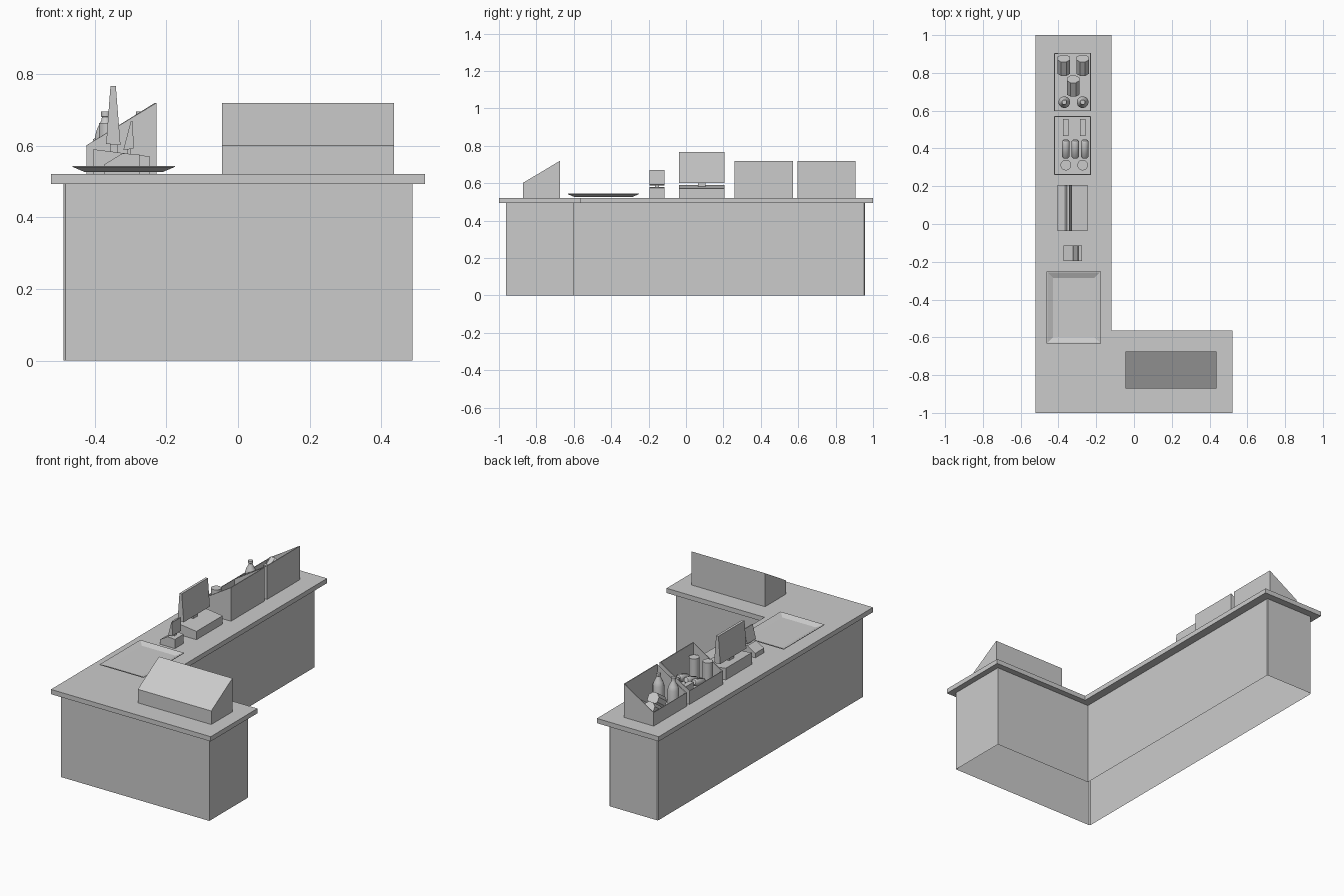
import bpy, bmesh, math
from mathutils import Matrix, Vector

if "Cube" in bpy.data.objects:
    bpy.data.objects.remove(bpy.data.objects["Cube"], do_unlink=True)

grey = bpy.data.materials.new("plain grey")
grey.use_nodes = True
colour = (0.6, 0.6, 0.6, 1)
grey.diffuse_color = colour
grey.node_tree.nodes["Principled BSDF"].inputs["Base Color"].default_value = colour

TOP = 0.521  # height of the work surface


def finish(name, bm, smooth=False):
    bmesh.ops.recalc_face_normals(bm, faces=bm.faces)
    mesh = bpy.data.meshes.new(name)
    bm.to_mesh(mesh)
    bm.free()
    mesh.materials.append(grey)
    obj = bpy.data.objects.new(name, mesh)
    bpy.context.collection.objects.link(obj)
    if smooth:
        bpy.ops.object.select_all(action="DESELECT")
        obj.select_set(True)
        bpy.context.view_layer.objects.active = obj
        bpy.ops.object.shade_smooth_by_angle(angle=math.radians(40))
    return obj


def prism(name, outline, axis, low, high, open_edge=None, caps=True):
    """Extrude an outline along x, y or z; open_edge leaves out one side."""
    def place(a, b, d):
        return {"x": (d, a, b), "y": (a, d, b), "z": (a, b, d)}[axis]
    bm = bmesh.new()
    ends = [[bm.verts.new(place(a, b, d)) for a, b in outline] for d in (low, high)]
    if caps:
        for end in ends:
            bm.faces.new(end)
    n = len(outline)
    for i in range(n):
        if i != open_edge:
            j = (i + 1) % n
            bm.faces.new((ends[0][i], ends[0][j], ends[1][j], ends[1][i]))
    return finish(name, bm)


def box(name, x0, x1, y0, y1, z0, z1):
    return prism(name, [(x0, y0), (x1, y0), (x1, y1), (x0, y1)], "z", z0, z1)


def turned(name, profile, location, tilt=0, sides=16):
    """Spin (radius, height) rings round an axis, then tilt it about x."""
    bm = bmesh.new()
    rings = []
    for r, h in profile:
        rings.append([bm.verts.new((r * math.cos(a), r * math.sin(a), h))
                      for a in (math.tau * (k + 0.5) / sides for k in range(sides))])
    for lower, upper in zip(rings, rings[1:]):
        for k in range(sides):
            m = (k + 1) % sides
            bm.faces.new((lower[k], lower[m], upper[m], upper[k]))
    bm.faces.new(rings[0])
    bm.faces.new(rings[-1])
    bm.transform(Matrix.Translation(Vector(location)) @ Matrix.Rotation(math.radians(tilt), 4, "X"))
    return finish(name, bm, smooth=True)


# L-shaped counter: hollow base, open below, with slightly eased outer corners
C = 0.005
prism("counter_base", [(-0.487 + C, -0.963), (0.487, -0.963), (0.487, -0.6), (-0.168, -0.6),
                       (-0.168, 0.957 - C), (-0.168 - C, 0.957), (-0.487 + C, 0.957),
                       (-0.487, 0.957 - C), (-0.487, -0.963 + C)], "z", 0, 0.494, caps=False)
prism("counter_top", [(-0.522, -1), (0.522, -1), (0.522, -0.564), (-0.118, -0.564),
                      (-0.118, 1), (-0.522, 1)], "z", 0.493, TOP)

# Display case with a sloping front
prism("display_case", [(-0.872, TOP), (-0.872, 0.601), (-0.675, 0.719), (-0.675, TOP)],
      "x", -0.044, 0.436)

# Shallow tray with flared sides
bm = bmesh.new()
loops = []
for dx, dy, z in ((0.11, 0.157, 0.527), (0.143, 0.19, 0.541), (0.143, 0.19, 0.544),
                  (0.138, 0.185, 0.544), (0.11, 0.157, 0.531)):
    loops.append([bm.verts.new((-0.319 + sx * dx, -0.442 + sy * dy, z))
                  for sx, sy in ((-1, -1), (1, -1), (1, 1), (-1, 1))])
for a, b in zip(loops, loops[1:]):
    for i in range(4):
        j = (i + 1) % 4
        bm.faces.new((a[i], a[j], b[j], b[i]))
bm.faces.new(loops[0])
bm.faces.new(loops[-1])
finish("tray", bm)

# Payment terminal
prism("terminal_base", [(-0.373, TOP), (-0.373, 0.548), (-0.322, 0.579), (-0.275, 0.575),
                        (-0.275, TOP)], "y", -0.196, -0.114)
box("terminal_neck", -0.31, -0.3, -0.165, -0.145, 0.57, 0.6)
prism("terminal_screen", [(-0.32, 0.588), (-0.291, 0.592), (-0.294, 0.669), (-0.299, 0.669)],
      "y", -0.196, -0.114)

# Cash register
prism("register_base", [(-0.404, TOP), (-0.404, 0.59), (-0.245, 0.57), (-0.245, TOP)],
      "y", -0.038, 0.206)
box("register_neck", -0.357, -0.337, 0.064, 0.104, 0.578, 0.61)
prism("register_screen", [(-0.368, 0.605), (-0.328, 0.602), (-0.341, 0.766), (-0.356, 0.766)],
      "y", -0.038, 0.206)

# Two open crates with sloping rims
for name, y0, y1 in (("front_crate", 0.26, 0.571), ("back_crate", 0.597, 0.906)):
    crate = prism(name, [(-0.423, TOP), (-0.423, 0.601), (-0.228, 0.719), (-0.228, TOP)],
                  "y", y0, y1, open_edge=1)
    wall = crate.modifiers.new("wall", "SOLIDIFY")
    wall.thickness = 0.006
    wall.offset = -1

# Goods in the front crate
for i, x in enumerate((-0.361, -0.272)):
    turned(f"canister_{i + 1}", [(0.028, 0), (0.028, 0.138)], (x, 0.312, 0.525))
    box(f"carton_{i + 1}", x - 0.014, x + 0.014, 0.465, 0.555, 0.525, 0.6)
for i, x in enumerate((-0.361, -0.311, -0.261)):
    turned(f"packet_{i + 1}", [(0.014, -0.05), (0.021, -0.04), (0.021, 0.04), (0.014, 0.05)],
           (x, 0.397, 0.57), tilt=-70, sides=8)

# Goods in the back crate
for i, x in enumerate((-0.369, -0.272)):
    turned(f"bottle_{i + 1}", [(0.031, 0), (0.031, 0.1), (0.025, 0.122), (0.013, 0.145),
                               (0.011, 0.155), (0.013, 0.157), (0.013, 0.171)], (x, 0.645, 0.525))
for i, (x, y) in enumerate(((-0.372, 0.84), (-0.272, 0.84), (-0.322, 0.73))):
    turned(f"jar_{i + 1}", [(0.036, -0.045), (0.036, 0.045)], (x, y, 0.58), tilt=-55, sides=8)
